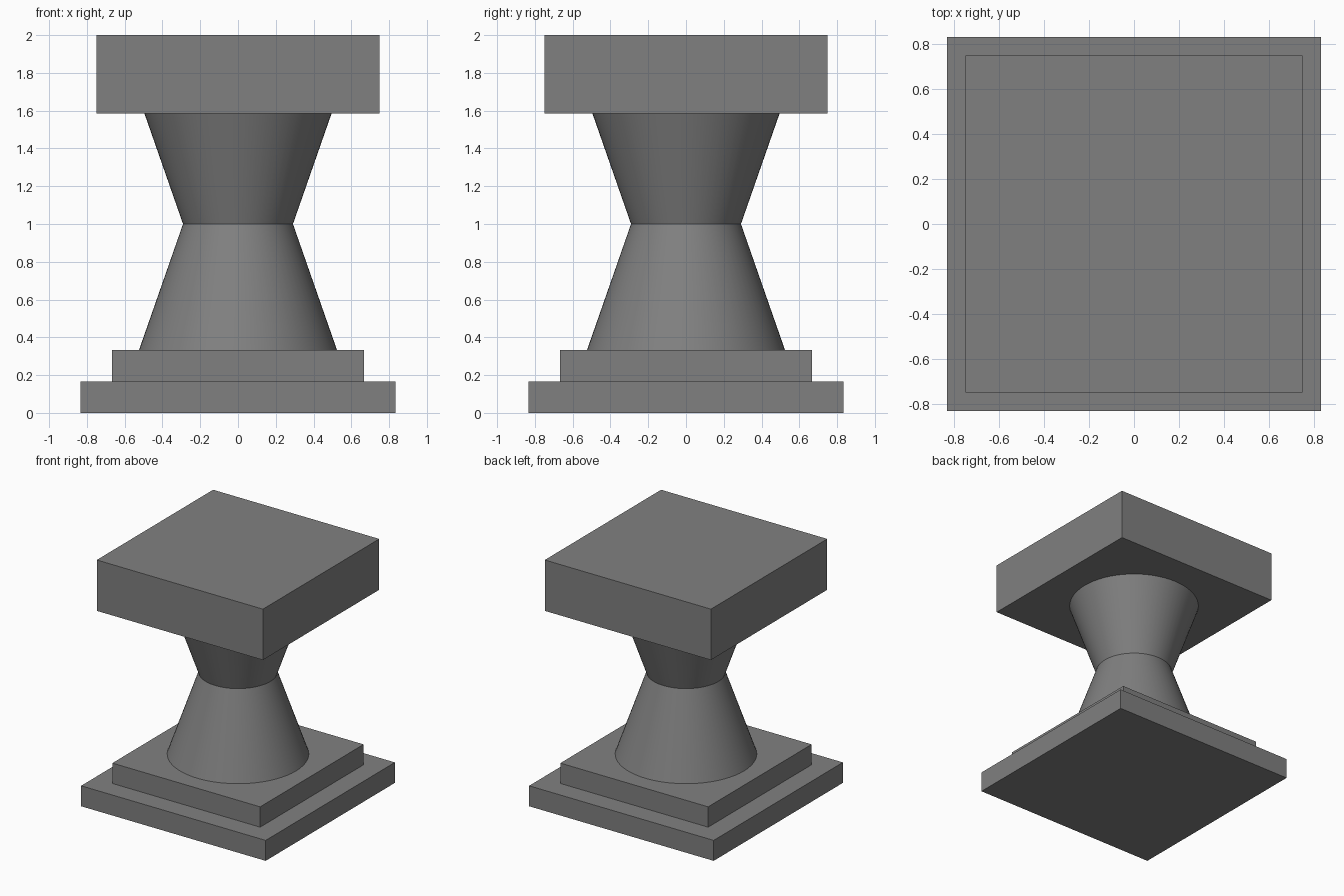
import bpy

if "Cube" in bpy.data.objects:
    bpy.data.objects.remove(bpy.data.objects["Cube"])

grey = bpy.data.materials.new("stone_grey")
grey.diffuse_color = (0.216, 0.216, 0.216, 1)
grey.use_nodes = True
grey.node_tree.nodes["Principled BSDF"].inputs["Base Color"].default_value = grey.diffuse_color


def slab(name, half, z0, z1):
    bpy.ops.mesh.primitive_cube_add(size=1, location=(0, 0, (z0 + z1) / 2))
    ob = bpy.context.object
    ob.name = name
    ob.scale = (half * 2, half * 2, z1 - z0)
    bpy.ops.object.transform_apply(location=False, rotation=False, scale=True)
    ob.data.materials.append(grey)


def taper(name, r0, r1, z0, z1):
    bpy.ops.mesh.primitive_cone_add(vertices=64, radius1=r0, radius2=r1,
                                    depth=z1 - z0, location=(0, 0, (z0 + z1) / 2))
    ob = bpy.context.object
    ob.name = name
    ob.data.materials.append(grey)
    bpy.ops.object.shade_smooth_by_angle(angle=0.6)


# Stepped square base
slab("base_plate", 0.833, 0, 0.167)
slab("base_step", 0.667, 0.167, 0.333)

# Hourglass stem; the upper half runs slightly into the cap
taper("lower_stem", 0.524, 0.291, 0.333, 1.0)
taper("upper_stem", 0.291, 0.524, 1.0, 1.667)

# Square cap
slab("cap", 0.75, 1.585, 2.0)
